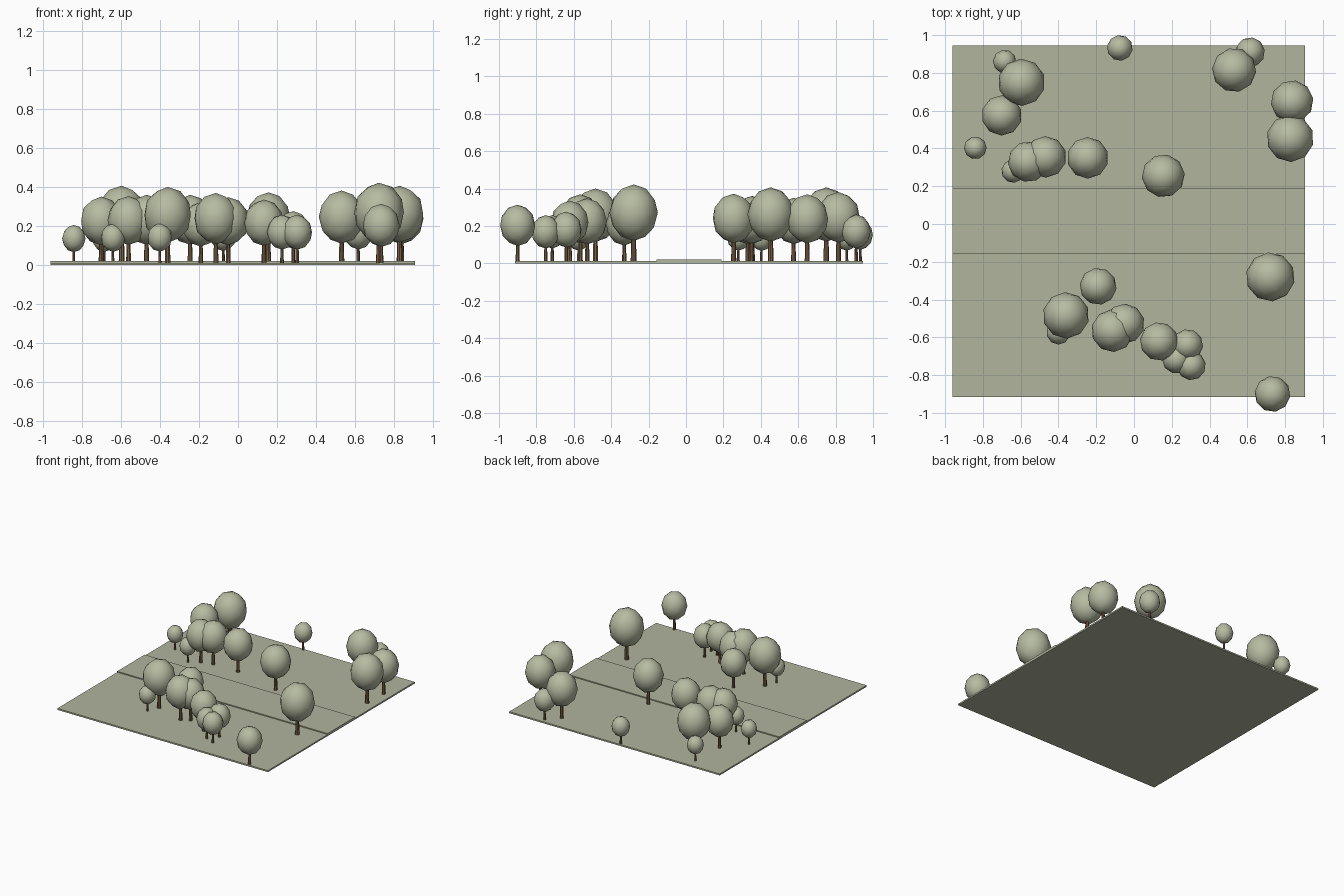
import bpy, bmesh, math, random
from mathutils import Matrix

if "Cube" in bpy.data.objects:
    bpy.data.objects.remove(bpy.data.objects["Cube"])

random.seed(4)


def material(name, rgb):
    m = bpy.data.materials.new(name)
    m.diffuse_color = (*rgb, 1)
    m.use_nodes = True
    m.node_tree.nodes["Principled BSDF"].inputs["Base Color"].default_value = m.diffuse_color
    return m


GROUND = material("pale olive ground", (0.44, 0.46, 0.335))
LEAF = material("pale sage leaves", (0.47, 0.50, 0.36))
BARK = material("brown bark", (0.20, 0.125, 0.065))


def finish(bm, name, mat, smooth=False):
    me = bpy.data.meshes.new(name)
    for f in bm.faces:
        f.smooth = smooth
    bm.to_mesh(me)
    bm.free()
    me.materials.append(mat)
    ob = bpy.data.objects.new(name, me)
    bpy.context.collection.objects.link(ob)
    return ob


def slab(name, x0, x1, y0, y1, z0, z1):
    bm = bmesh.new()
    bmesh.ops.create_cube(bm, size=1, matrix=Matrix.Translation(
        ((x0 + x1) / 2, (y0 + y1) / 2, (z0 + z1) / 2))
        @ Matrix.Diagonal((x1 - x0, y1 - y0, z1 - z0, 1)))
    finish(bm, name, GROUND)


GROUND_TOP = 0.012


def tree(i, x, y, r):
    # height and trunk width follow from the crown radius
    centre = 0.02 + 1.93 * r
    spin = Matrix.Rotation(random.uniform(0, math.tau), 4, 'Z')
    bm = bmesh.new()
    bmesh.ops.create_icosphere(
        bm, subdivisions=2, radius=1,
        matrix=Matrix.Translation((x, y, centre)) @ spin
        @ Matrix.Diagonal((r, r, 1.16 * r, 1)))
    finish(bm, f"tree_crown_{i}", LEAF, smooth=True)

    top = centre - 0.8 * r
    bm = bmesh.new()
    bmesh.ops.create_cone(
        bm, cap_ends=True, segments=8, radius1=0.125 * r, radius2=0.09 * r,
        depth=top - GROUND_TOP,
        matrix=Matrix.Translation((x, y, (top + GROUND_TOP) / 2)) @ spin)
    finish(bm, f"tree_trunk_{i}", BARK)


# ground plate and the slightly raised road strip across it
slab("ground_plate", -0.96, 0.905, -0.915, 0.945, 0, GROUND_TOP)
slab("road_strip", -0.96, 0.905, -0.158, 0.19, GROUND_TOP, 0.02)

# trees: x, y, crown radius
TREES = [
    (-0.685, 0.86, 0.062), (-0.595, 0.75, 0.125), (-0.70, 0.575, 0.107),
    (-0.84, 0.403, 0.06), (-0.56, 0.33, 0.108), (-0.468, 0.355, 0.11),
    (-0.64, 0.28, 0.062), (-0.245, 0.35, 0.11), (0.155, 0.255, 0.114),
    (-0.075, 0.932, 0.068), (0.53, 0.815, 0.117), (0.615, 0.91, 0.078),
    (0.837, 0.648, 0.113), (0.827, 0.453, 0.125), (0.722, -0.28, 0.13),
    (0.733, -0.9, 0.095), (-0.19, -0.33, 0.098), (-0.36, -0.484, 0.123),
    (-0.40, -0.575, 0.063), (-0.05, -0.528, 0.106), (-0.113, -0.565, 0.113),
    (0.133, -0.622, 0.102), (0.283, -0.64, 0.083), (0.225, -0.715, 0.077),
    (0.303, -0.75, 0.077),
]
for i, t in enumerate(TREES, 1):
    tree(i, *t)
